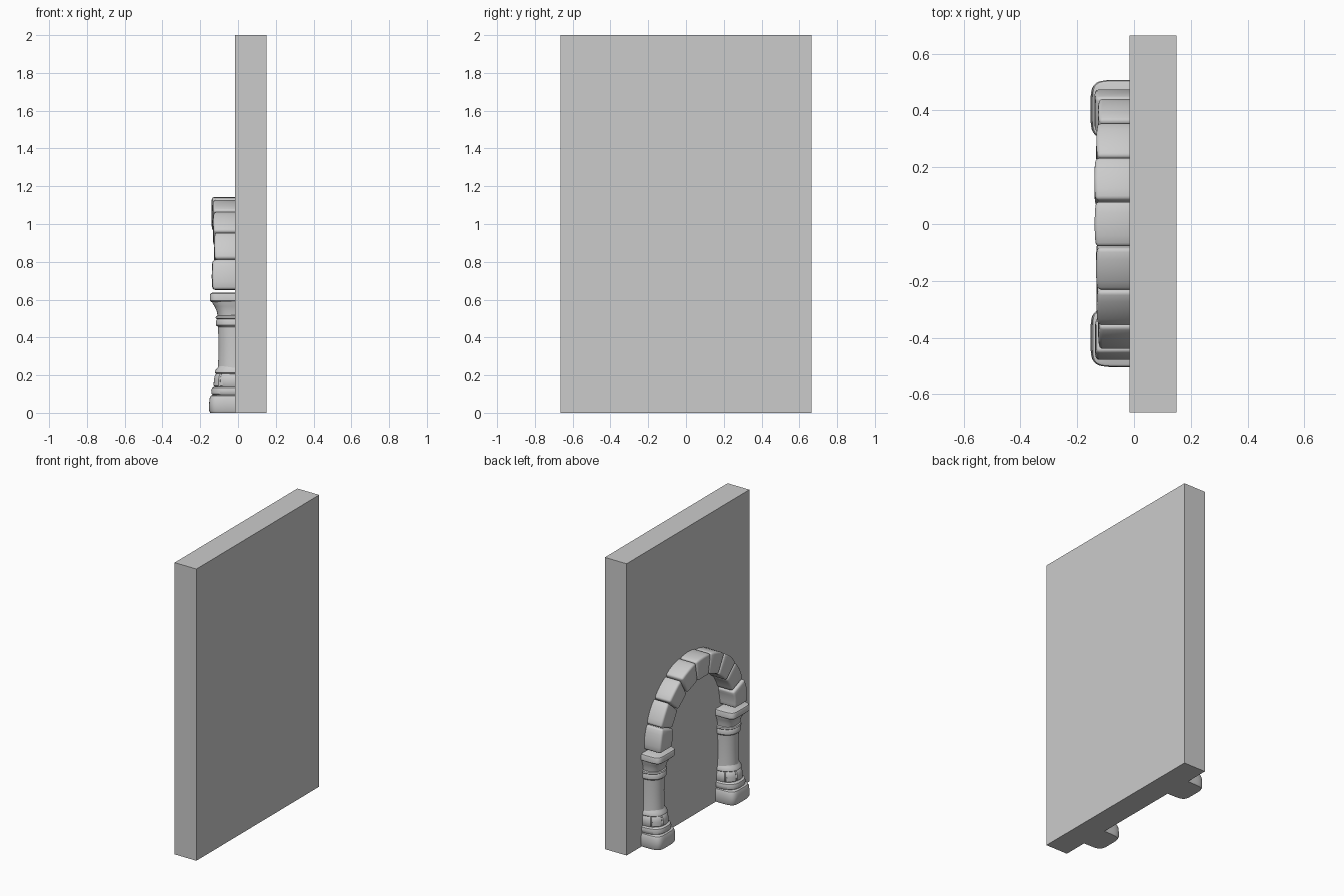
import bpy, bmesh, math, random

if "Cube" in bpy.data.objects:
    bpy.data.objects.remove(bpy.data.objects["Cube"])

random.seed(4)


def finish(bm, name, bevel=0.0):
    bmesh.ops.recalc_face_normals(bm, faces=bm.faces)
    if bevel:
        sharp = [e for e in bm.edges if e.calc_face_angle(0) > math.radians(35)]
        bmesh.ops.bevel(bm, geom=sharp, offset=bevel, segments=3, profile=0.5,
                        affect='EDGES', clamp_overlap=True)
    me = bpy.data.meshes.new(name)
    bm.to_mesh(me)
    bm.free()
    ob = bpy.data.objects.new(name, me)
    bpy.context.collection.objects.link(ob)
    bpy.ops.object.select_all(action='DESELECT')
    ob.select_set(True)
    bpy.context.view_layer.objects.active = ob
    if bevel or name != "wall":
        bpy.ops.object.shade_smooth_by_angle(angle=math.radians(35))
    return ob


def loft(bm, rings):
    # Skin a list of closed rings and cap both ends
    vs = [[bm.verts.new(p) for p in r] for r in rings]
    n = len(vs[0])
    for a, b in zip(vs, vs[1:]):
        for i in range(n):
            bm.faces.new((a[i], a[(i + 1) % n], b[(i + 1) % n], b[i]))
    bm.faces.new(vs[0])
    bm.faces.new(vs[-1])


def half_section(yc, z, w, d, p, seams=()):
    # Half superellipse bulging towards -x, flat side buried in the wall
    ring, n = [(0.01, yc - w, z)], 48
    for i in range(n + 1):
        a = -math.pi / 2 + math.pi * i / n
        c, s = max(math.cos(a), 0), math.sin(a)
        k = 0.95 if i in seams else 1
        ring.append((-0.015 - d * k * c ** (2 / p),
                     yc + w * k * math.copysign(abs(s) ** (2 / p), s), z))
    ring.append((0.01, yc + w, z))
    return ring


def course(name, yc, profile, p, seams=()):
    bm = bmesh.new()
    loft(bm, [half_section(yc, z, w, d, p, seams) for z, w, d in profile])
    return finish(bm, name)


# Wall slab
bm = bmesh.new()
bmesh.ops.create_cube(bm, size=1)
for v in bm.verts:
    v.co = (0.0675 + v.co.x * 0.165, v.co.y * 1.33, 1 + v.co.z * 2)
finish(bm, "wall")

# Column courses: name, exponent, seams, profile of (z, half width, depth)
COURSES = [
    ("plinth", 5, (), [(0, .098, .132), (.012, .104, .138), (.05, .104, .138),
                       (.078, .102, .135), (.09, .097, .130), (.096, .086, .118)]),
    ("base_ring", 2.8, (), [(.09, .088, .115), (.1, .096, .125), (.118, .098, .127),
                            (.133, .095, .122), (.141, .086, .110)]),
    ("base_blocks", 2.3, (12, 28, 40), [(.135, .083, .105), (.146, .09, .114),
                                        (.175, .09, .113), (.2, .087, .107), (.211, .079, .097)]),
    ("base_collar", 2.2, (), [(.205, .08, .096), (.213, .088, .108), (.225, .087, .106),
                              (.238, .08, .094), (.25, .074, .088)]),
    ("shaft", 2, (), [(.24, .079, .091), (.26, .078, .09), (.35, .076, .088),
                      (.44, .078, .09), (.47, .079, .091)]),
    ("neck_ring", 2.2, (), [(.455, .078, .09), (.464, .086, .101), (.485, .087, .102),
                            (.497, .083, .096), (.503, .089, .105), (.512, .087, .101),
                            (.518, .079, .09)]),
    ("capital", 2.6, (), [(.51, .079, .092), (.54, .082, .098), (.565, .089, .11),
                          (.585, .096, .122), (.595, .098, .125)]),
    ("cap_slab", 6, (), [(.588, .096, .127), (.595, .103, .134), (.625, .103, .134),
                         (.633, .1, .13), (.637, .092, .122)]),
]
for side, yc in (("left", 0.404), ("right", -0.4)):
    for part, p, seams, prof in COURSES:
        course(f"{side}_{part}", yc, prof, p, seams)

# Arch stones, each a bevelled wedge with its own small irregularity
FRONTS = (.135, .123, .129, .136, .135, .130, .128, .122, .133)
for i, front in enumerate(FRONTS):
    a0, a1 = math.radians(i * 20 + .3), math.radians(i * 20 + 19.7)
    ro = 0.487 + random.uniform(-.004, .004)
    ri = 0.352 + random.uniform(-.005, .005)
    bm = bmesh.new()
    rings = []
    for k in range(5):
        t = k / 4
        a = a0 + (a1 - a0) * t
        swell = .004 * math.sin(math.pi * t)
        c, s = math.cos(a) * .975, math.sin(a)
        rings.append([(x, r * c, .65 + r * s) for x, r in
                      ((0.01, ri), (-front - swell, ri), (-front - swell, ro + swell),
                       (0.01, ro + swell))])
    loft(bm, rings)
    finish(bm, f"arch_stone_{i + 1}", 0.014)
